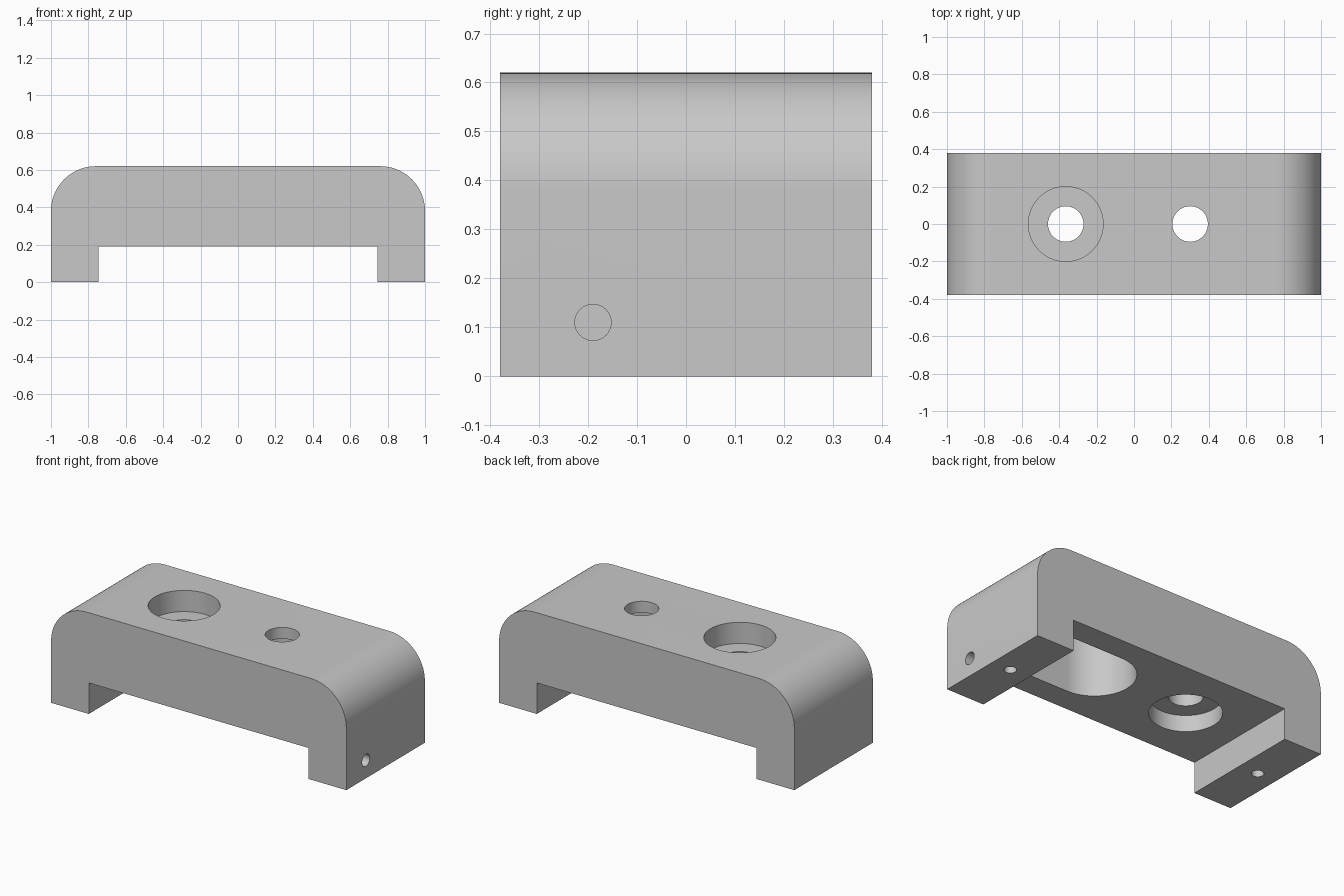
import bpy, bmesh, math
from mathutils import Matrix

if "Cube" in bpy.data.objects:
    bpy.data.objects.remove(bpy.data.objects["Cube"])

W, D, H = 1.0, 0.38, 0.62      # half length, half depth, height
R = 0.24                       # rounded shoulder radius
FOOT_X, UNDER = 0.745, 0.19    # inner face of feet, underside height

grey = bpy.data.materials.new("plain grey")
grey.diffuse_color = (0.58, 0.58, 0.58, 1)
grey.use_nodes = True
grey.node_tree.nodes["Principled BSDF"].inputs["Base Color"].default_value = grey.diffuse_color


def finish(bm, name):
    bmesh.ops.recalc_face_normals(bm, faces=bm.faces)
    mesh = bpy.data.meshes.new(name)
    bm.to_mesh(mesh)
    bm.free()
    mesh.materials.append(grey)
    obj = bpy.data.objects.new(name, mesh)
    bpy.context.collection.objects.link(obj)
    return obj


def prism(name, outline, vec, place):
    """Extrude a 2D outline, placed in 3D by a function, along vec."""
    bm = bmesh.new()
    face = bm.faces.new([bm.verts.new(place(a, b)) for a, b in outline])
    ext = bmesh.ops.extrude_face_region(bm, geom=[face])
    verts = [g for g in ext["geom"] if isinstance(g, bmesh.types.BMVert)]
    bmesh.ops.translate(bm, verts=verts, vec=vec)
    return finish(bm, name)


def arc(cx, cy, r, a0, a1, n):
    return [(cx + r * math.cos(math.radians(a0 + (a1 - a0) * i / n)),
             cy + r * math.sin(math.radians(a0 + (a1 - a0) * i / n))) for i in range(n + 1)]


def upright_hole(name, x, r, z0, z1):
    return prism(name, arc(x, 0, r, 0, 360, 64)[:-1], (0, 0, z1 - z0), lambda a, b: (a, b, z0))


# Bridge-shaped body with rounded shoulders and two feet
right = [(FOOT_X, UNDER), (FOOT_X, 0), (W, 0)] + arc(W - R, H - R, R, 0, 90, 24)
outline = right + [(-x, z) for x, z in reversed(right)]
body = prism("bracket_body", outline, (0, 2 * D, 0), lambda a, b: (a, -D, b))

# Cutters: counterbored hole, small hole, underside slot, foot and side holes
slot = [(FOOT_X, 0.23)] + arc(0.28, 0, 0.23, 90, 270, 40) + [(FOOT_X, -0.23)]
cutters = [
    upright_hole("top_counterbore_cutter", -0.365, 0.2, 0.49, 0.8),
    upright_hole("bottom_counterbore_cutter", -0.365, 0.2, 0.1, 0.29),
    upright_hole("large_through_hole_cutter", -0.365, 0.095, 0.12, 0.75),
    prism("slot_cutter", slot, (0, 0, 0.45), lambda a, b: (a, b, 0.10)),
    upright_hole("small_through_hole_cutter", 0.3, 0.095, 0.12, 0.75),
    prism("side_hole_cutter", arc(-0.19, 0.11, 0.037, 0, 360, 32)[:-1], (0.5, 0, 0),
          lambda a, b: (0.65, a, b)),
]
for side in (-1, 1):
    cutters.append(upright_hole("foot_hole_cutter", side * 0.873, 0.034, -0.1, 0.3))

bpy.context.view_layer.objects.active = body
body.select_set(True)
for c in cutters:
    mod = body.modifiers.new(c.name, 'BOOLEAN')
    mod.object = c
    mod.solver = 'EXACT'
    bpy.ops.object.modifier_apply(modifier=mod.name)
    bpy.data.objects.remove(c)

bpy.ops.object.shade_smooth_by_angle(angle=math.radians(30))
